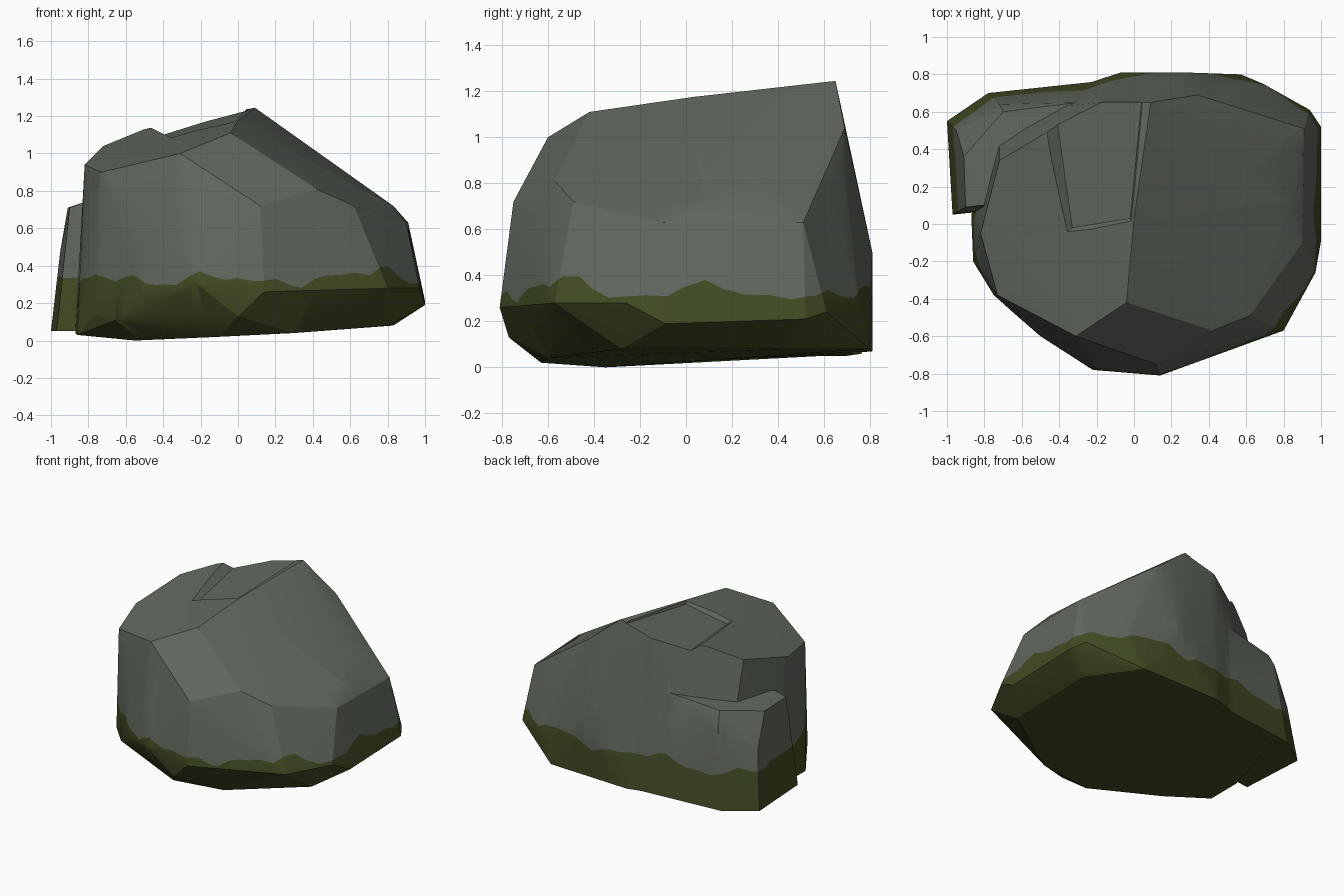
import bpy, bmesh, math
from mathutils import Vector

if "Cube" in bpy.data.objects:
    bpy.data.objects.remove(bpy.data.objects["Cube"])


def material(name, rgb):
    m = bpy.data.materials.new(name)
    m.diffuse_color = (*rgb, 1)
    m.use_nodes = True
    m.node_tree.nodes["Principled BSDF"].inputs["Base Color"].default_value = m.diffuse_color
    return m


def hull(name, pts):
    """Solid wrapped tightly around a few corner points."""
    bm = bmesh.new()
    vs = [bm.verts.new(p) for p in pts]
    bmesh.ops.convex_hull(bm, input=vs)
    bmesh.ops.delete(bm, geom=[v for v in bm.verts if not v.link_faces], context='VERTS')
    bmesh.ops.dissolve_limit(bm, angle_limit=math.radians(1.5), verts=bm.verts[:], edges=bm.edges[:])
    bmesh.ops.recalc_face_normals(bm, faces=bm.faces[:])
    me = bpy.data.meshes.new(name)
    bm.to_mesh(me)
    bm.free()
    ob = bpy.data.objects.new(name, me)
    bpy.context.collection.objects.link(ob)
    return ob


def combine(ob, other, operation):
    mod = ob.modifiers.new(operation, 'BOOLEAN')
    mod.operation, mod.object, mod.solver = operation, other, 'EXACT'
    dg = bpy.context.evaluated_depsgraph_get()
    me = bpy.data.meshes.new_from_object(ob.evaluated_get(dg))
    ob.modifiers.clear()
    ob.data = me
    bpy.data.objects.remove(other)


# Main boulder
rock = hull("boulder", [
    # top rim
    (0.09, 0.65, 1.245), (0.0, 0.03, 1.175), (-0.04, -0.42, 1.11), (-0.31, -0.60, 1.0),
    (-0.73, -0.38, 0.90), (-0.82, -0.05, 0.94), (-0.72, 0.34, 1.04), (-0.50, 0.47, 1.13),
    (-0.17, 0.65, 1.18),
    # shoulders
    (0.34, 0.69, 1.04), (0.48, 0.68, 0.87), (0.91, 0.51, 0.63), (0.83, 0.1, 0.72),
    (0.62, -0.49, 0.72), (0.42, -0.57, 0.81), (0.12, -0.75, 0.72), (0.90, -0.1, 0.63),
    # widest belt
    (0.14, -0.81, 0.26), (0.80, -0.57, 0.28), (0.97, -0.26, 0.28), (1.0, -0.09, 0.19),
    (1.0, 0.52, 0.21), (0.94, 0.61, 0.24), (0.69, 0.75, 0.30), (0.28, 0.81, 0.50),
    (-0.22, -0.78, 0.30), (-0.50, -0.60, 0.25), (-0.75, -0.38, 0.15), (0.0, -0.77, 0.13),
    (-0.65, -0.47, 0.11),
    # foot
    (-0.55, -0.35, 0.0), (-0.10, -0.63, 0.02), (0.30, -0.60, 0.04), (0.81, -0.28, 0.08),
    (0.83, 0.45, 0.08), (0.57, 0.80, 0.08), (-0.07, 0.81, 0.07), (-0.72, 0.60, 0.05),
    (-0.87, 0.05, 0.04), (-0.86, -0.20, 0.03)])

# Shallow split plate on the top
def top_z(x, y):
    return 1.155 + 0.263 * x + 0.094 * y

low = [(-0.44, 0.75), (-0.33, -0.02), (-0.02, 0.03), (0.05, 0.75)]
high = [(-0.53, 0.75), (-0.42, -0.09), (0.0, -0.04), (0.09, 0.75)]
cutter = hull("split_cutter", [(x, y, top_z(x, y)) for x, y in low] +
              [(x, y, top_z(x, y) + 0.09) for x, y in high])
combine(rock, cutter, 'DIFFERENCE')

# Slab leaning on the back left side
slab = hull("side_slab", [
    (-0.97, 0.05, 0.05), (-1.0, 0.55, 0.05), (-0.78, 0.70, 0.05), (-0.17, 0.765, 0.06),
    (-0.90, 0.09, 0.71), (-0.82, 0.10, 0.74), (-0.91, 0.36, 0.71), (-0.95, 0.50, 0.48),
    (-0.72, 0.64, 0.66), (-0.70, 0.60, 0.75), (-0.30, 0.65, 0.80),
    (-0.5, 0.3, 0.75), (-0.5, 0.1, 0.06), (-0.5, 0.1, 0.7)])
combine(rock, slab, 'UNION')

# Moss: cut a wavy line around the rock, sector by sector
def moss_height(a):
    h = 0.325 + 0.022 * math.sin(7 * a + 1) + 0.018 * math.sin(13 * a + 0.5) + 0.014 * math.sin(23 * a)
    return h + 0.11 * math.exp(-((a + 0.58) / 0.09) ** 2)


N = 72
step = 2 * math.pi / N
bm = bmesh.new()
bm.from_mesh(rock.data)
for i in range(N // 2):
    a = -math.pi + i * step
    bmesh.ops.bisect_plane(bm, geom=bm.verts[:] + bm.edges[:] + bm.faces[:], dist=1e-5,
                           plane_co=(0, 0, 0), plane_no=(-math.sin(a), math.cos(a), 0))


def sector(f):
    c = f.calc_center_median()
    return int((math.atan2(c.y, c.x) + math.pi) / step) % N


planes = []
for i in range(N):
    a, b = -math.pi + i * step, -math.pi + (i + 1) * step
    p, q = (Vector((0.88 * math.cos(t), 0.88 * math.sin(t),
                    moss_height((t + math.pi) % (2 * math.pi) - math.pi))) for t in (a, b))
    mid = Vector((math.cos((a + b) / 2), math.sin((a + b) / 2), 0))
    planes.append((p, mid.cross(q - p).normalized()))
groups = [[] for _ in range(N)]
for f in bm.faces:
    groups[sector(f)].append(f)
for (co, no), fs in zip(planes, groups):
    fs = [f for f in fs if f.is_valid]
    geom = list({e for f in fs for e in f.edges}) + list({v for f in fs for v in f.verts}) + fs
    bmesh.ops.bisect_plane(bm, geom=geom, dist=1e-5, plane_co=co, plane_no=no)
for f in bm.faces:
    co, no = planes[sector(f)]
    f.material_index = 1 if (f.calc_center_median() - co).dot(no) < 0 else 0
bm.to_mesh(rock.data)
bm.free()

rock.data.materials.clear()
rock.data.materials.append(material("grey stone", (0.118, 0.137, 0.110)))
rock.data.materials.append(material("dark moss", (0.053, 0.071, 0.017)))
bm = bmesh.new()
bm.from_mesh(rock.data)
for f in bm.faces:
    co, no = planes[sector(f)]
    f.material_index = 1 if (f.calc_center_median() - co).dot(no) < 0 else 0
bm.to_mesh(rock.data)
bm.free()

# Soft facets with crisp breaks
bpy.context.view_layer.objects.active = rock
rock.select_set(True)
bpy.ops.object.shade_smooth_by_angle(angle=math.radians(22))
